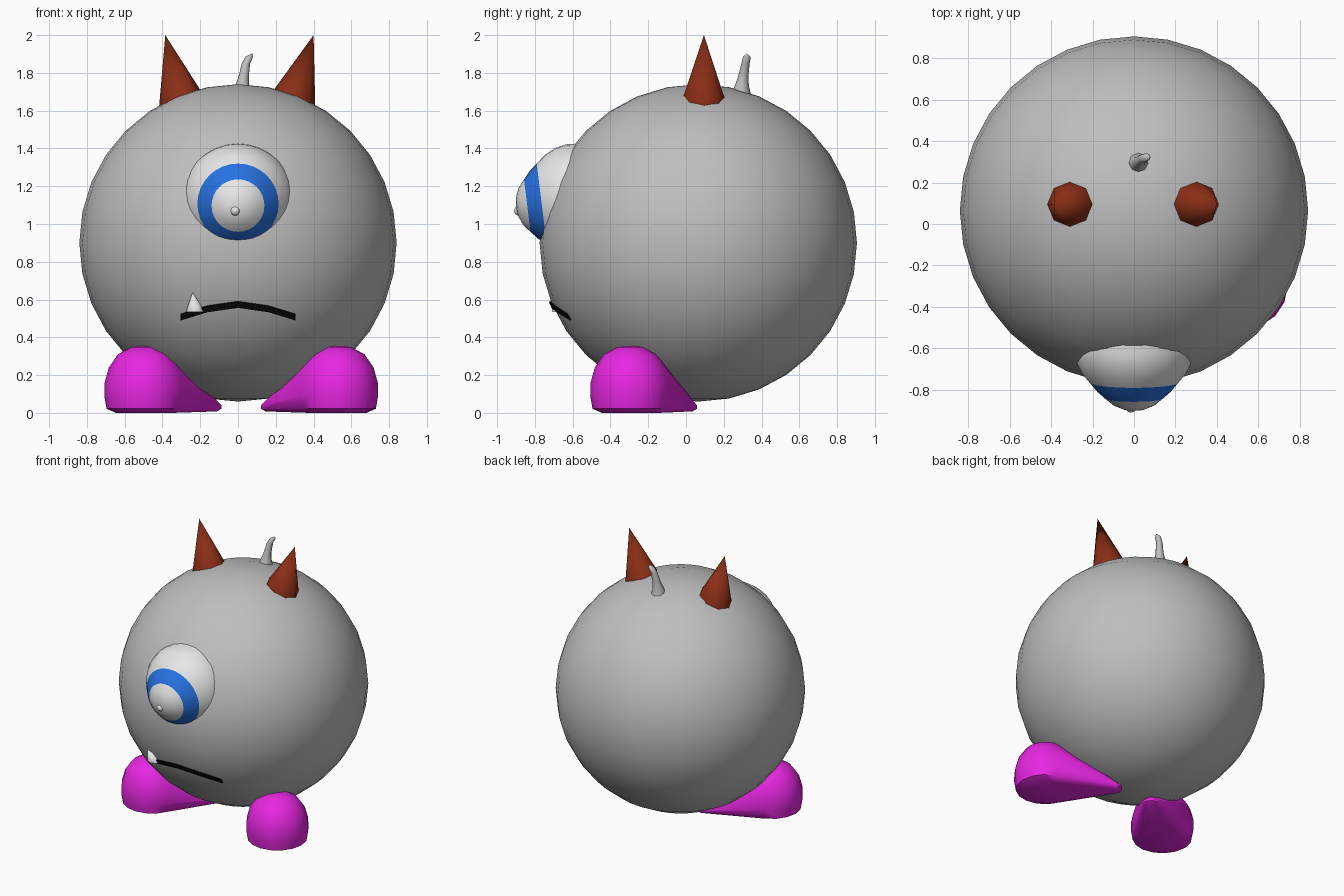
import bpy
import bmesh
from math import sin, cos, pi, sqrt, radians
from mathutils import Vector, Matrix

cube = bpy.data.objects.get("Cube")
if cube:
    bpy.data.objects.remove(cube, do_unlink=True)

CENTRE = Vector((0, 0.065, 0.9))
RADIUS = 0.84


def material(name, colour):
    m = bpy.data.materials.new(name)
    m.use_nodes = True
    m.diffuse_color = (*colour, 1)
    m.node_tree.nodes["Principled BSDF"].inputs["Base Color"].default_value = (*colour, 1)
    return m


grey = material("body grey", (0.52, 0.52, 0.52))
white = material("eye white", (0.8, 0.8, 0.8))
blue = material("iris blue", (0.02, 0.17, 0.76))
brown = material("horn brown", (0.25, 0.027, 0.008))
pink = material("foot magenta", (0.8, 0.02, 0.76))
black = material("mouth black", (0.003, 0.003, 0.003))


def finish(name, bm, mats, angle=60):
    """Turn a bmesh into a named object, smooth below the given angle."""
    bmesh.ops.recalc_face_normals(bm, faces=bm.faces)
    mesh = bpy.data.meshes.new(name)
    bm.to_mesh(mesh)
    bm.free()
    ob = bpy.data.objects.new(name, mesh)
    bpy.context.collection.objects.link(ob)
    for m in mats:
        mesh.materials.append(m)
    if angle:
        bpy.ops.object.select_all(action='DESELECT')
        ob.select_set(True)
        bpy.context.view_layer.objects.active = ob
        bpy.ops.object.shade_smooth_by_angle(angle=radians(angle))
    return ob


def ring(bm, centre, r, n):
    return [bm.verts.new((centre[0] + r * cos(2 * pi * i / n),
                          centre[1] + r * sin(2 * pi * i / n), centre[2])) for i in range(n)]


def bridge(bm, a, b, index=0):
    for i in range(len(a)):
        j = (i + 1) % len(a)
        bm.faces.new((a[i], a[j], b[j], b[i])).material_index = index


def fan(bm, loop, tip):
    for i in range(len(loop)):
        bm.faces.new((loop[i], loop[(i + 1) % len(loop)], tip))


def front_of_body(x, z, lift=0.0):
    """Point on the front of the body at the given x and z."""
    y = CENTRE.y - sqrt(RADIUS ** 2 - x ** 2 - (z - CENTRE.z) ** 2)
    p = Vector((x, y, z))
    return p + (p - CENTRE).normalized() * lift


# Round body
bm = bmesh.new()
bmesh.ops.create_uvsphere(bm, u_segments=32, v_segments=16, radius=RADIUS,
                          matrix=Matrix.Translation(CENTRE))
finish("body", bm, [grey])

# Bulging eye: a turned profile of (radius, depth), looking slightly down
bm = bmesh.new()
profile = [(0.05, 0.006), (0.1, 0.027), (0.14, 0.06), (0.18, 0.095), (0.215, 0.137),
           (0.255, 0.185), (0.285, 0.245), (0.298, 0.31), (0.29, 0.4)]
loops = [ring(bm, (0, 0, -d), r, 32) for r, d in profile]
fan(bm, loops[0], bm.verts.new((0, 0, 0)))
for k in range(len(loops) - 1):
    bridge(bm, loops[k], loops[k + 1], 1 if k in (2, 3) else 0)
bm.faces.new(loops[-1])
eye = finish("eye", bm, [white, blue])
eye.location = (0, -0.9, 1.09)
eye.rotation_euler = (radians(97), 0, 0)

# Small glint on the pupil
bm = bmesh.new()
bmesh.ops.create_uvsphere(bm, u_segments=12, v_segments=8, radius=0.026,
                          matrix=Matrix.Translation((-0.015, -0.884, 1.07)))
finish("pupil_glint", bm, [white])

# Frowning mouth: a ribbon lying on the body
bm = bmesh.new()
rows = [[bm.verts.new(front_of_body(x, z + h, 0.01)) for h in (-0.016, 0.016)]
        for x, z in [(-0.3, 0.51), (-0.16, 0.553), (0, 0.576), (0.16, 0.553), (0.3, 0.51)]]
for a, b in zip(rows, rows[1:]):
    bm.faces.new((a[0], b[0], b[1], a[1]))
mouth = finish("mouth", bm, [black], 0)
mouth.modifiers.new("thickness", 'SOLIDIFY').thickness = 0.008

# Single tooth pointing up from the mouth
bm = bmesh.new()
base = ring(bm, front_of_body(-0.225, 0.535), 0.05, 8)
fan(bm, base, bm.verts.new(front_of_body(-0.235, 0.645, 0.02)))
bm.faces.new(base)
finish("tooth", bm, [white])

# Horns: cones whose bases follow the top of the body
for name, x, tip_x in (("left_horn", 0.298, 0.4), ("right_horn", -0.307, -0.385)):
    bm = bmesh.new()
    base = ring(bm, (x, 0.095, 0), 0.111, 8)
    for v in base:
        dx, dy = v.co.x, v.co.y - CENTRE.y
        v.co.z = CENTRE.z + sqrt(RADIUS ** 2 - dx * dx - dy * dy) - 0.012
    fan(bm, base, bm.verts.new((tip_x, 0.095, 2)))
    bm.faces.new(base)
    finish(name, bm, [brown])

# Bent tuft on top
bm = bmesh.new()
path = [(0.02, 0.29, 1.66, 0.06), (0.022, 0.295, 1.73, 0.038), (0.03, 0.303, 1.78, 0.027),
        (0.042, 0.315, 1.85, 0.022), (0.06, 0.322, 1.885, 0.02)]
loops = [ring(bm, p[:3], p[3], 8) for p in path]
for a, b in zip(loops, loops[1:]):
    bridge(bm, a, b)
bm.faces.new(loops[0])
fan(bm, loops[-1], bm.verts.new((0.075, 0.322, 1.903)))
finish("tuft", bm, [grey])

# Feet: a round toe drawn back to a small heel, wrapped in one hull
TOE = [(0.15, 0), (0.2, 0.022), (0.212, 0.09), (0.21, 0.16), (0.188, 0.24),
       (0.14, 0.31), (0.07, 0.348), (0.01, 0.355)]
HEEL = [(0.035, 0.008), (0.058, 0.022), (0.058, 0.04), (0.03, 0.065)]
for name, side in (("left_foot", 1), ("right_foot", -1)):
    bm = bmesh.new()
    for (x, y), rings in (((0.513, -0.295), TOE), ((0.163, 0), HEEL)):
        for r, z in rings:
            ring(bm, (0.017 + side * x, y, z), r, 16)
    hull = bmesh.ops.convex_hull(bm, input=bm.verts)
    loose = {g for g in hull["geom_interior"] if isinstance(g, bmesh.types.BMVert)}
    bmesh.ops.delete(bm, geom=list(loose), context='VERTS')
    finish(name, bm, [pink], 50)
